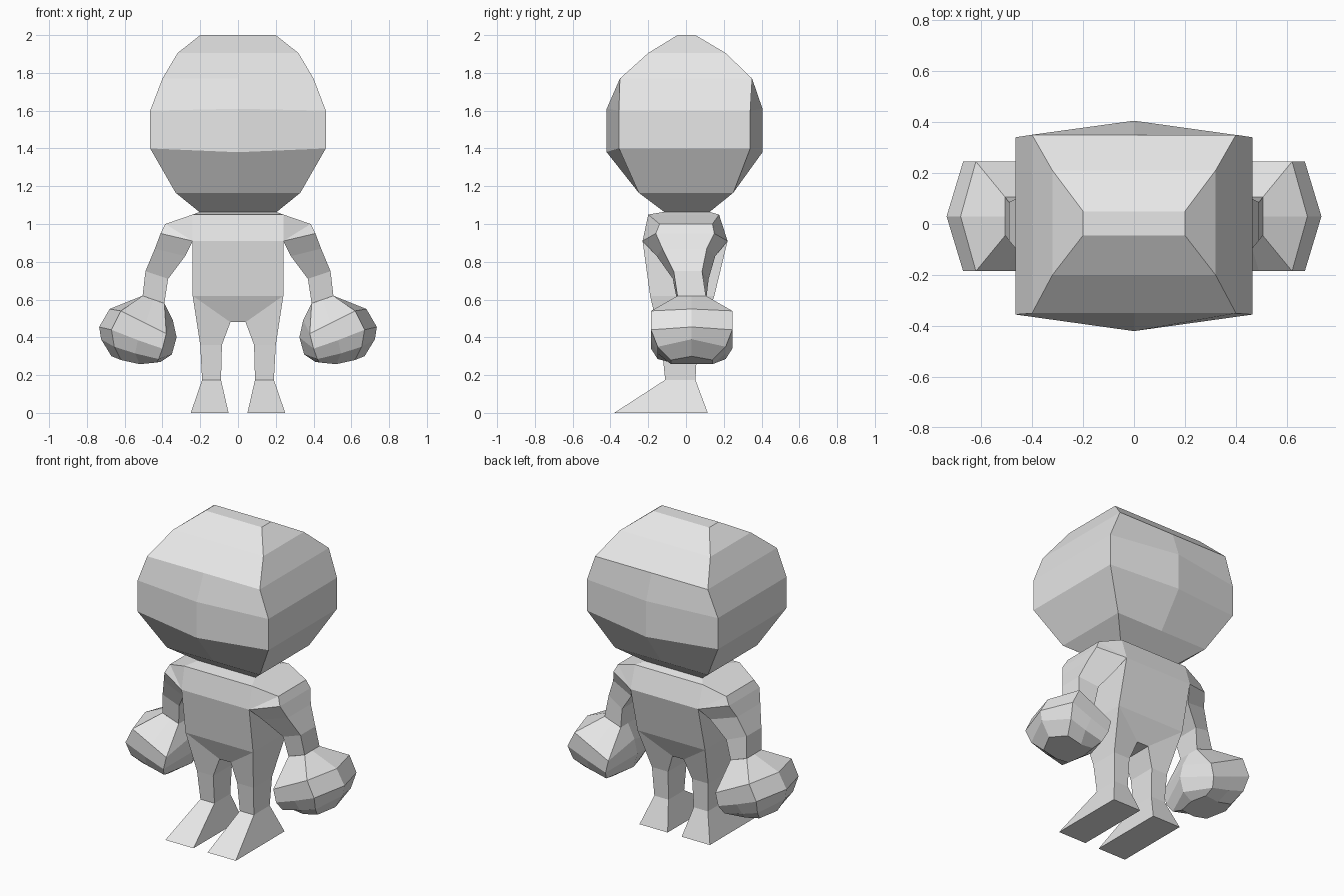
import bpy
import bmesh

if "Cube" in bpy.data.objects:
    bpy.data.objects.remove(bpy.data.objects["Cube"])

grey = bpy.data.materials.new("plain_grey")
grey.diffuse_color = (0.8, 0.8, 0.8, 1)
grey.use_nodes = True
grey.node_tree.nodes["Principled BSDF"].inputs["Base Color"].default_value = grey.diffuse_color


def loft(name, rings, cap_start=True, cap_end=True, skip=(), mirror=False):
    """Skin a stack of rings with flat faces; skip holds (band, side) openings."""
    bm = bmesh.new()
    loops = [[bm.verts.new(p) for p in ring] for ring in rings]
    n = len(loops[0])
    for b, (lo, hi) in enumerate(zip(loops, loops[1:])):
        for k in range(n):
            if (b, k) not in skip:
                j = (k + 1) % n
                bm.faces.new((lo[k], lo[j], hi[j], hi[k]))
    if cap_start:
        bm.faces.new(loops[0])
    if cap_end:
        bm.faces.new(loops[-1])
    bmesh.ops.remove_doubles(bm, verts=bm.verts, dist=0.0005)
    bmesh.ops.recalc_face_normals(bm, faces=bm.faces)
    mesh = bpy.data.meshes.new(name)
    bm.to_mesh(mesh)
    bm.free()
    mesh.materials.append(grey)
    obj = bpy.data.objects.new(name, mesh)
    bpy.context.collection.objects.link(obj)
    if mirror:
        mod = obj.modifiers.new("mirror", 'MIRROR')
        mod.use_mirror_merge = False
    return obj


def box_ring(x, z, yf, yb):
    return [(x, yf, z), (x, yb, z), (-x, yb, z), (-x, yf, z)]


def head_ring(x, z, yf, yb, bulge=0.0, mid_z=None):
    """Rectangle with an extra centre point in front and back."""
    m = z if mid_z is None else mid_z
    return [(x, yf, z), (x, yb, z), (0, yb + bulge, m),
            (-x, yb, z), (-x, yf, z), (0, yf - bulge, m)]


def limb_ring(outer, inner):
    """Each side is (x, z, front y, back y)."""
    (xo, zo, fo, bo), (xi, zi, fi, bi) = outer, inner
    return [(xo, fo, zo), (xo, bo, zo), (xi, bi, zi), (xi, fi, zi)]


def hand_ring(half, profile):
    """Profile runs from the outer to the inner side as (x, z)."""
    c = 0.03
    w = [0, half, half, half, 0]
    front = [(x, c - d, z) for (x, z), d in zip(profile, w)]
    back = [(x, c + d, z) for (x, z), d in zip(profile, w)]
    return front + back[3:0:-1]


# Head
loft("head", [
    head_ring(0.20, 1.06, -0.11, 0.12),
    head_ring(0.33, 1.165, -0.25, 0.25),
    head_ring(0.465, 1.40, -0.355, 0.34, 0.065, 1.38),
    head_ring(0.465, 1.60, -0.355, 0.34, 0.065, 1.61),
    head_ring(0.40, 1.77, -0.35, 0.35),
    head_ring(0.32, 1.905, -0.20, 0.21),
    head_ring(0.20, 2.0, -0.045, 0.05),
])

# Torso, open where the arms and legs join
loft("torso", [
    box_ring(0.20, 1.065, -0.11, 0.12),
    box_ring(0.24, 1.05, -0.20, 0.175),
    box_ring(0.24, 0.91, -0.23, 0.22),
    box_ring(0.24, 0.62, -0.19, 0.15),
    box_ring(0.04, 0.48, -0.13, 0.08),
], skip={(1, 0), (1, 2), (3, 0), (3, 2)})

# Arms: the armpit edge is shared by the first three rings
armpit = (0.24, 0.91, -0.23, 0.22)
loft("arms", [
    limb_ring((0.24, 1.05, -0.20, 0.175), armpit),
    limb_ring((0.385, 1.0, -0.14, 0.14), armpit),
    limb_ring((0.41, 0.95, -0.16, 0.15), armpit),
    limb_ring((0.44, 0.87, -0.125, 0.11), (0.28, 0.83, -0.155, 0.155)),
    limb_ring((0.49, 0.75, -0.065, 0.085), (0.37, 0.71, -0.07, 0.12)),
    limb_ring((0.505, 0.62, -0.045, 0.105), (0.39, 0.58, -0.045, 0.105)),
], cap_start=False, cap_end=False, mirror=True)

# Ball-shaped hands
loft("hands", [
    hand_ring(0.075, [(0.505, 0.62), (0.505, 0.62), (0.448, 0.60), (0.39, 0.58), (0.39, 0.58)]),
    hand_ring(0.215, [(0.68, 0.55), (0.62, 0.54), (0.49, 0.475), (0.38, 0.42), (0.345, 0.49)]),
    hand_ring(0.215, [(0.735, 0.455), (0.67, 0.44), (0.53, 0.385), (0.40, 0.34), (0.325, 0.40)]),
    hand_ring(0.18, [(0.725, 0.39), (0.655, 0.35), (0.545, 0.315), (0.42, 0.285), (0.35, 0.31)]),
    hand_ring(0.11, [(0.67, 0.30), (0.62, 0.28), (0.52, 0.258), (0.43, 0.267), (0.41, 0.27)]),
], cap_start=False, mirror=True)

# Legs with wedge feet
loft("legs_and_feet", [
    limb_ring((0.24, 0.62, -0.19, 0.15), (0.04, 0.48, -0.13, 0.08)),
    limb_ring((0.20, 0.36, -0.13, 0.06), (0.085, 0.36, -0.13, 0.06)),
    limb_ring((0.19, 0.175, -0.11, 0.05), (0.09, 0.175, -0.11, 0.05)),
    limb_ring((0.25, 0.0, -0.38, 0.115), (0.05, 0.0, -0.38, 0.115)),
], cap_start=False, mirror=True)
